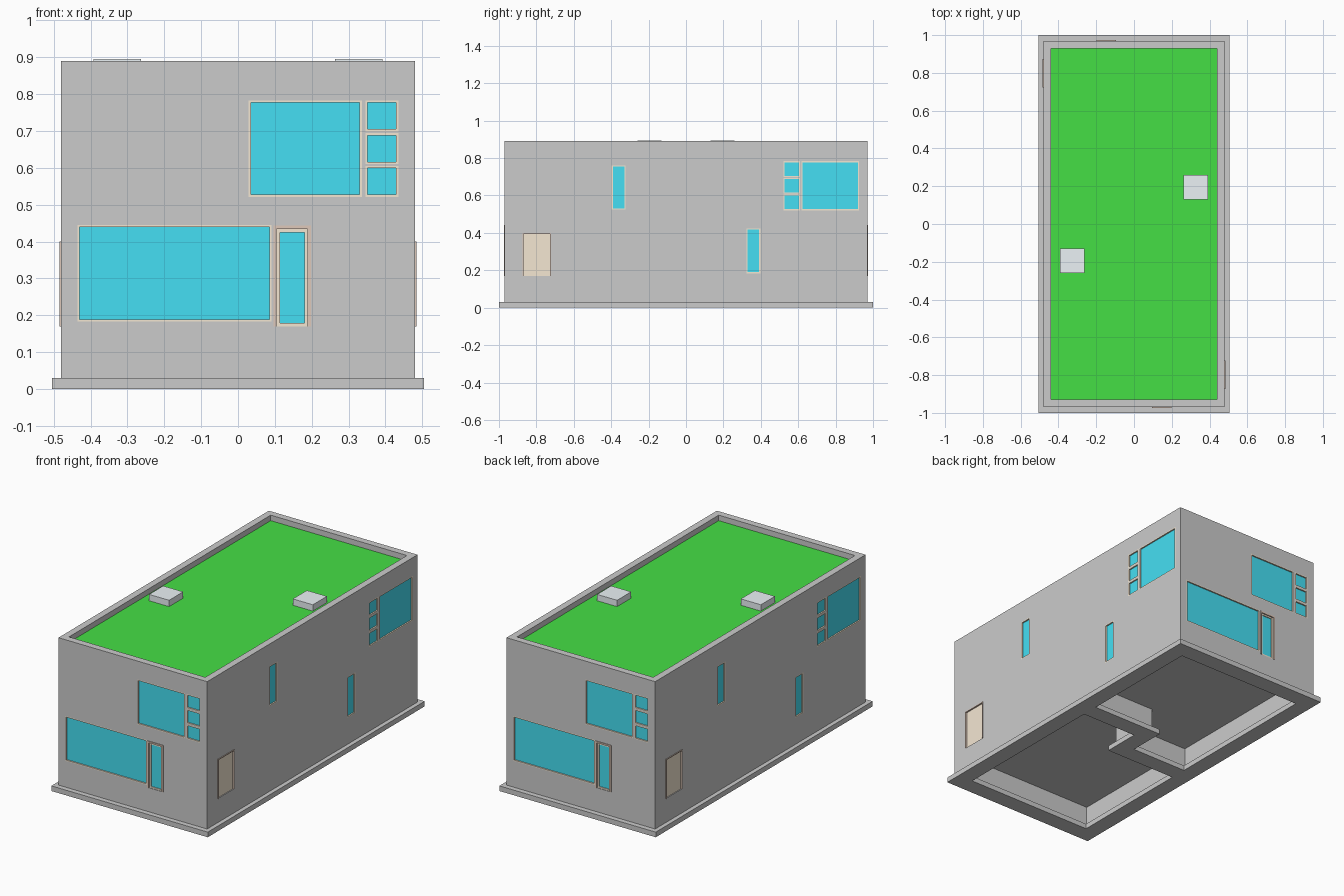
import bpy, bmesh

if "Cube" in bpy.data.objects:
    bpy.data.objects.remove(bpy.data.objects["Cube"])

HX, HY = 0.48, 0.97          # outer half sizes of the walls
IX, IY = 0.44, 0.93          # inner half sizes of the walls
TOP, FOOT = 0.89, 0.03


def material(name, rgb):
    m = bpy.data.materials.new(name)
    m.diffuse_color = (*rgb, 1)
    m.use_nodes = True
    m.node_tree.nodes["Principled BSDF"].inputs["Base Color"].default_value = m.diffuse_color
    return m


GLASS = material("glass", (0.06, 0.74, 0.90))
TAN = material("light_wood", (0.91, 0.80, 0.65))
BROWN = material("dark_wood", (0.74, 0.58, 0.49))
GREEN = material("grass", (0.06, 0.74, 0.06))
PALE = material("skylight", (0.83, 0.89, 0.92))


def prism(bm, pts, z0, z1):
    """Extrude a flat outline from z0 to z1."""
    f = bm.faces.new([bm.verts.new((x, y, z0)) for x, y in pts])
    ext = bmesh.ops.extrude_face_region(bm, geom=[f])["geom"]
    vs = [v for v in ext if isinstance(v, bmesh.types.BMVert)]
    bmesh.ops.translate(bm, verts=vs, vec=(0, 0, z1 - z0))


def rect(x0, x1, y0, y1):
    return [(x0, y0), (x1, y0), (x1, y1), (x0, y1)]


def turned(pts):
    """The same outline turned half a circle about the centre."""
    return [(-x, -y) for x, y in pts]


def make(name, prisms, mat=None):
    bm = bmesh.new()
    for p in prisms:
        prism(bm, *p)
    bmesh.ops.recalc_face_normals(bm, faces=bm.faces)
    me = bpy.data.meshes.new(name)
    bm.to_mesh(me)
    bm.free()
    ob = bpy.data.objects.new(name, me)
    bpy.context.collection.objects.link(ob)
    if mat:
        me.materials.append(mat)
    return ob


def cut(ob, prisms):
    """Subtract prisms from an object and bake the result."""
    cutter = make("cutter", prisms)
    cutter.hide_render = True
    mod = ob.modifiers.new("cut", "BOOLEAN")
    mod.operation, mod.solver, mod.object = "DIFFERENCE", "EXACT", cutter
    dg = bpy.context.evaluated_depsgraph_get()
    me = bpy.data.meshes.new_from_object(ob.evaluated_get(dg))
    ob.modifiers.clear()
    ob.data = me
    bpy.data.objects.remove(cutter)


def slab(face, u0, u1, z0, z1, d0, d1):
    """Box at depth d0..d1 behind the front or right wall face."""
    if face == "front":
        return rect(u0, u1, -HY + d0, -HY + d1), z0, z1
    return rect(HX - d1, HX - d0, u0, u1), z0, z1


def both(prisms):
    """Add the half-turned twin on the opposite side."""
    return prisms + [(turned(p), a, b) for p, a, b in prisms]


def border(face, u0, u1, z0, z1, w, d0, d1, sill=True):
    bars = [slab(face, u0, u0 + w, z0, z1, d0, d1),
            slab(face, u1 - w, u1, z0, z1, d0, d1),
            slab(face, u0 + w, u1 - w, z1 - w, z1, d0, d1)]
    if sill:
        bars.append(slab(face, u0 + w, u1 - w, z0, z0 + w, d0, d1))
    return bars


openings = []
DEEP = 0.03


def window(name, face, u0, u1, z0, z1, w=0.006):
    openings.append(slab(face, u0, u1, z0, z1, -0.02, DEEP))
    make(name + "_frame", both(border(face, u0, u1, z0, z1, w, 0, DEEP)), TAN)
    make(name + "_glass", both([slab(face, u0 + w, u1 - w, z0 + w, z1 - w,
                                     0.008, DEEP)]), GLASS)


# Windows: each call also makes the one on the opposite side
window("shop_window", "front", -0.436, 0.091, 0.183, 0.445)
for face, big, small in (("front", (0.029, 0.336), (0.346, 0.435)),
                         ("right", (0.618, 0.926), (0.521, 0.609))):
    window(f"{face}_large_window", face, *big, 0.521, 0.783)
    for i in range(3):
        z = 0.521 + i * 0.089
        window(f"{face}_small_window_{i}", face, *small, z, z + 0.084)
window("upper_slit_window", "right", -0.397, -0.323, 0.525, 0.761)
window("lower_slit_window", "right", 0.323, 0.397, 0.184, 0.423)

# Main glazed door with surround standing slightly proud of the wall
openings.append(slab("front", 0.096, 0.198, 0.17, 0.443, -0.02, DEEP))
make("main_door_surround", both(border("front", 0.096, 0.198, 0.17, 0.443, 0.009,
                                       -0.004, DEEP, False)), BROWN)
make("main_door", both(border("front", 0.105, 0.189, 0.17, 0.434, 0.009,
                              0.003, DEEP)), TAN)
make("main_door_glass", both([slab("front", 0.114, 0.18, 0.179, 0.425,
                                   0.008, DEEP)]), GLASS)

# Side door
openings.append(slab("right", -0.873, -0.722, 0.17, 0.4, -0.02, DEEP))
make("side_door_surround", both(border("right", -0.873, -0.722, 0.17, 0.4, 0.005,
                                       -0.004, DEEP, False)), BROWN)
make("side_door", both([slab("right", -0.868, -0.727, 0.17, 0.395,
                             0.005, DEEP)]), TAN)

# Outer walls: hollow shell with parapet and pockets for the openings
walls = make("outer_walls", [(rect(-HX, HX, -HY, HY), FOOT, TOP)])
cut(walls, [(rect(-IX, IX, -IY, IY), 0, 1)] + both(openings))

# Strip footing with two L-shaped spaces
footing = make("footing", [(rect(-0.505, 0.505, -1, 1), 0, FOOT)])
space = [(0.41, 0.9), (-0.41, 0.9), (-0.41, -0.06),
         (-0.05, -0.06), (-0.05, 0.16), (0.41, 0.16)]
cut(footing, both([(space, -0.1, 0.1)]))

# Z-shaped dividing wall between the two homes
half = [(IX, 0.13), (-0.022, 0.13), (-0.022, -0.088), (-IX, -0.088)]
make("dividing_wall", [(half + turned(half), FOOT, 0.16)])

# Floor, planted roof and skylights
make("floor", [(rect(-IX, IX, -IY, IY), 0.16, 0.17)])
make("green_roof", [(rect(-IX, IX, -IY, IY), 0.83, 0.858)], GREEN)
make("skylights", both([(rect(0.263, 0.392, 0.13, 0.26), 0.858, 0.895)]), PALE)
